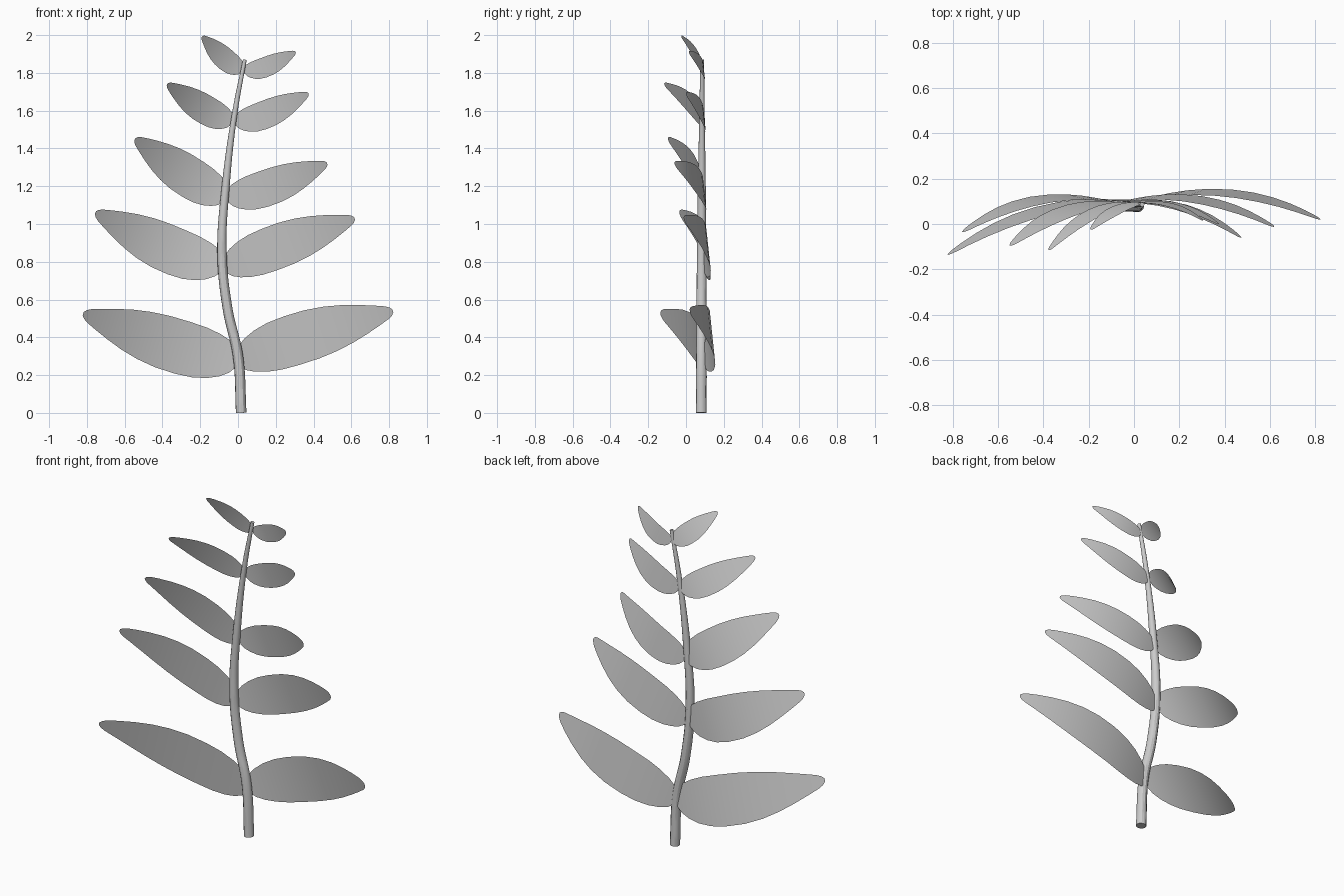
import bpy, bmesh, math
from mathutils import Vector

if "Cube" in bpy.data.objects:
    bpy.data.objects.remove(bpy.data.objects["Cube"])

# Half-width profile along a leaf (position, fraction of the widest half-width)
PROFILE = [(0, .28), (.03, .50), (.08, .69), (.15, .85), (.24, .96), (.35, 1), (.48, .99),
           (.6, .91), (.71, .77), (.81, .59), (.9, .40), (.96, .26), (.985, .17), (1, .06)]
ACROSS = 8


def leaf(name, base, tip, half, shift, bow):
    """Thin blade from base to tip, bowed backwards along its length."""
    a, b = Vector(base), Vector(tip)
    along = Vector((b.x - a.x, 0, b.z - a.z)).normalized()
    up = Vector((-along.z, 0, along.x))
    if up.z < 0:
        up = -up
    bm = bmesh.new()
    rows = []
    for t, w in PROFILE:
        mid = a.lerp(b, t)
        mid.y += 4 * bow * t * (1 - t)
        mid += up * shift * math.sin(math.pi * t ** .7)
        row = []
        for i in range(ACROSS + 1):
            n = half * w * (2 * i / ACROSS - 1)
            p = mid + up * n
            p.y -= .1 * n
            row.append(bm.verts.new(p))
        rows.append(row)
    for r, s in zip(rows, rows[1:]):
        for i in range(ACROSS):
            bm.faces.new((r[i], s[i], s[i + 1], r[i + 1]))
    # blade faces the front
    bmesh.ops.recalc_face_normals(bm, faces=bm.faces)
    if sum(f.normal.y for f in bm.faces) > 0:
        bmesh.ops.reverse_faces(bm, faces=bm.faces)
    for f in bm.faces:
        f.smooth = True
    me = bpy.data.meshes.new(name)
    bm.to_mesh(me)
    bm.free()
    bpy.context.collection.objects.link(bpy.data.objects.new(name, me))


# Stem: tapered curve, (x, z, radius)
STEM = [(.017, 0, .028), (0, .3, .027), (-.055, .55, .026), (-.085, .85, .025),
        (-.065, 1.2, .021), (-.015, 1.6, .014), (.036, 1.87, .010)]
cu = bpy.data.curves.new("stem", 'CURVE')
cu.dimensions = '3D'
cu.bevel_depth = 1
cu.bevel_resolution = 4
cu.resolution_u = 8
cu.use_fill_caps = True
sp = cu.splines.new('BEZIER')
sp.bezier_points.add(len(STEM) - 1)
for p, (x, z, r) in zip(sp.bezier_points, STEM):
    p.co = (x, .08 + .003 * z, z)
    p.radius = r
    p.handle_left_type = p.handle_right_type = 'AUTO'
stem = bpy.data.objects.new("stem", cu)
bpy.context.collection.objects.link(stem)
bpy.context.view_layer.objects.active = stem
stem.select_set(True)
bpy.ops.object.convert(target='MESH')
bpy.ops.object.shade_smooth_by_angle()

# Leaf pairs: base x, base z, tip x, tip y, tip z, half width, sideways shift, bow
LEFT = [(0, .28, -.82, -.135, .525, .143, -.022, .075),
        (-.075, .78, -.755, -.035, 1.06, .126, -.03, .075),
        (-.06, 1.14, -.545, -.095, 1.45, .108, -.015, .05),
        (-.03, 1.54, -.375, -.115, 1.74, .077, -.015, .04),
        (.025, 1.81, -.19, -.025, 1.993, .058, -.012, .02)]
RIGHT = [(0, .28, .82, .02, .54, .135, .012, .08),
         (-.07, .77, .617, -.012, 1.03, .117, .005, .068),
         (-.06, 1.14, .472, -.06, 1.32, .096, -.02, .055),
         (-.02, 1.54, .373, 0, 1.69, .074, -.022, .035),
         (.03, 1.81, .305, .015, 1.91, .053, -.02, .025)]
for side, rows in (("left", LEFT), ("right", RIGHT)):
    for k, (bx, bz, tx, ty, tz, half, shift, bow) in enumerate(rows, 1):
        leaf(f"{side}_leaf_{k}", (bx, .095, bz), (tx, ty, tz), half, shift, bow)
